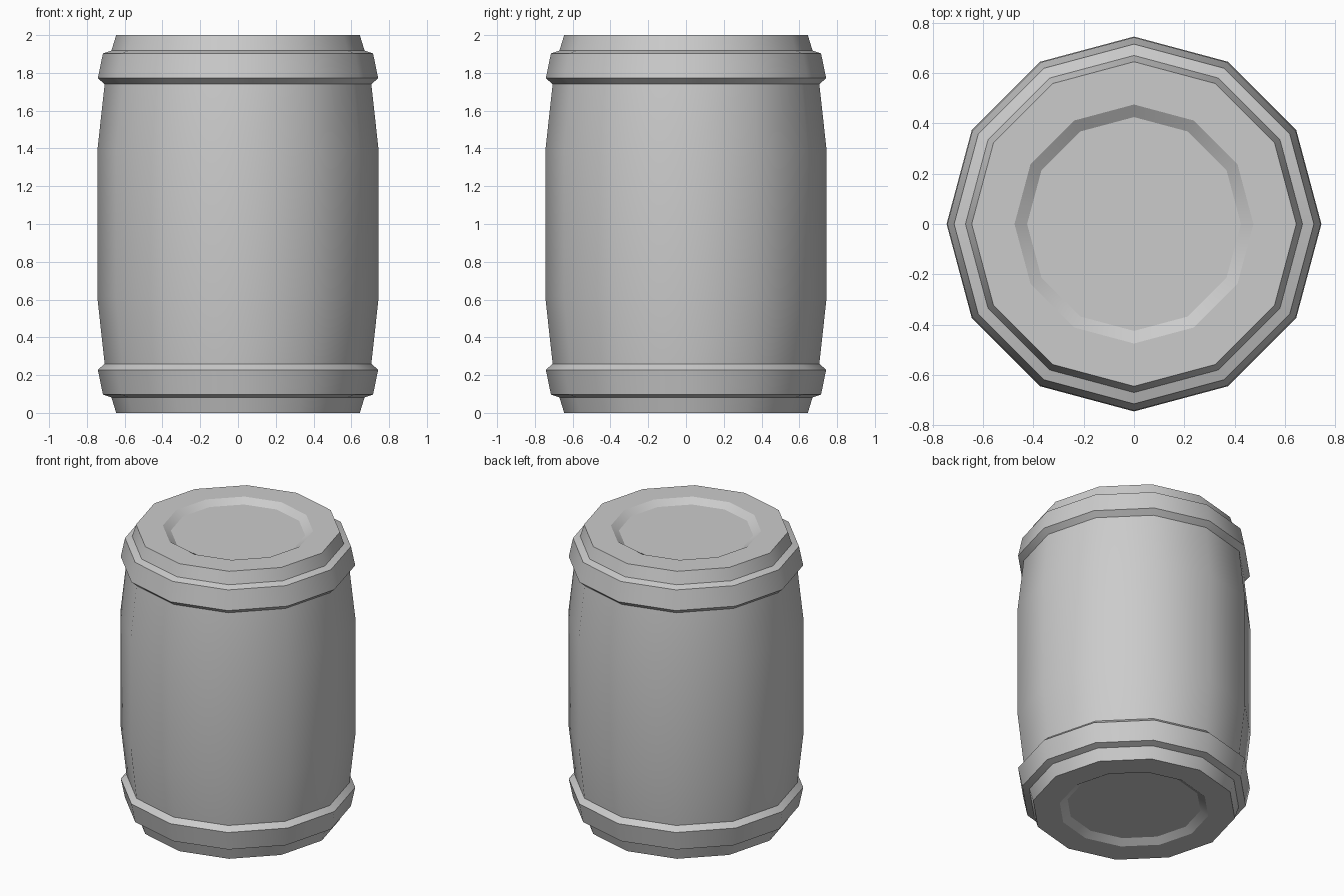
import bpy, bmesh
from math import cos, sin, tau, radians

if "Cube" in bpy.data.objects:
    bpy.data.objects.remove(bpy.data.objects["Cube"])

SIDES = 12

# Lower half of the profile (radius, z): recess, foot, hoop, belly
half = [(0.425, 0.032), (0.475, 0.0), (0.645, 0.0), (0.67, 0.082),
        (0.715, 0.097), (0.742, 0.228), (0.706, 0.26), (0.745, 0.615)]
# The upper half mirrors the lower one
profile = half + [(r, 2.0 - z) for r, z in reversed(half)]


def lathe(name, points):
    bm = bmesh.new()
    rings = [[bm.verts.new((r * cos(tau * i / SIDES), r * sin(tau * i / SIDES), z))
              for i in range(SIDES)] for r, z in points]
    for a, b in zip(rings, rings[1:]):
        for i in range(SIDES):
            j = (i + 1) % SIDES
            bm.faces.new((a[i], a[j], b[j], b[i]))
    # Recessed end panels
    bm.faces.new(rings[0][::-1])
    bm.faces.new(rings[-1])
    bmesh.ops.recalc_face_normals(bm, faces=bm.faces)
    mesh = bpy.data.meshes.new(name)
    bm.to_mesh(mesh)
    bm.free()
    obj = bpy.data.objects.new(name, mesh)
    bpy.context.collection.objects.link(obj)
    return obj


# Barrel with hoops and recessed ends, smooth around, sharp at the hoops
barrel = lathe("barrel", profile)
bpy.context.view_layer.objects.active = barrel
barrel.select_set(True)
bpy.ops.object.shade_smooth_by_angle(angle=radians(30.5))
